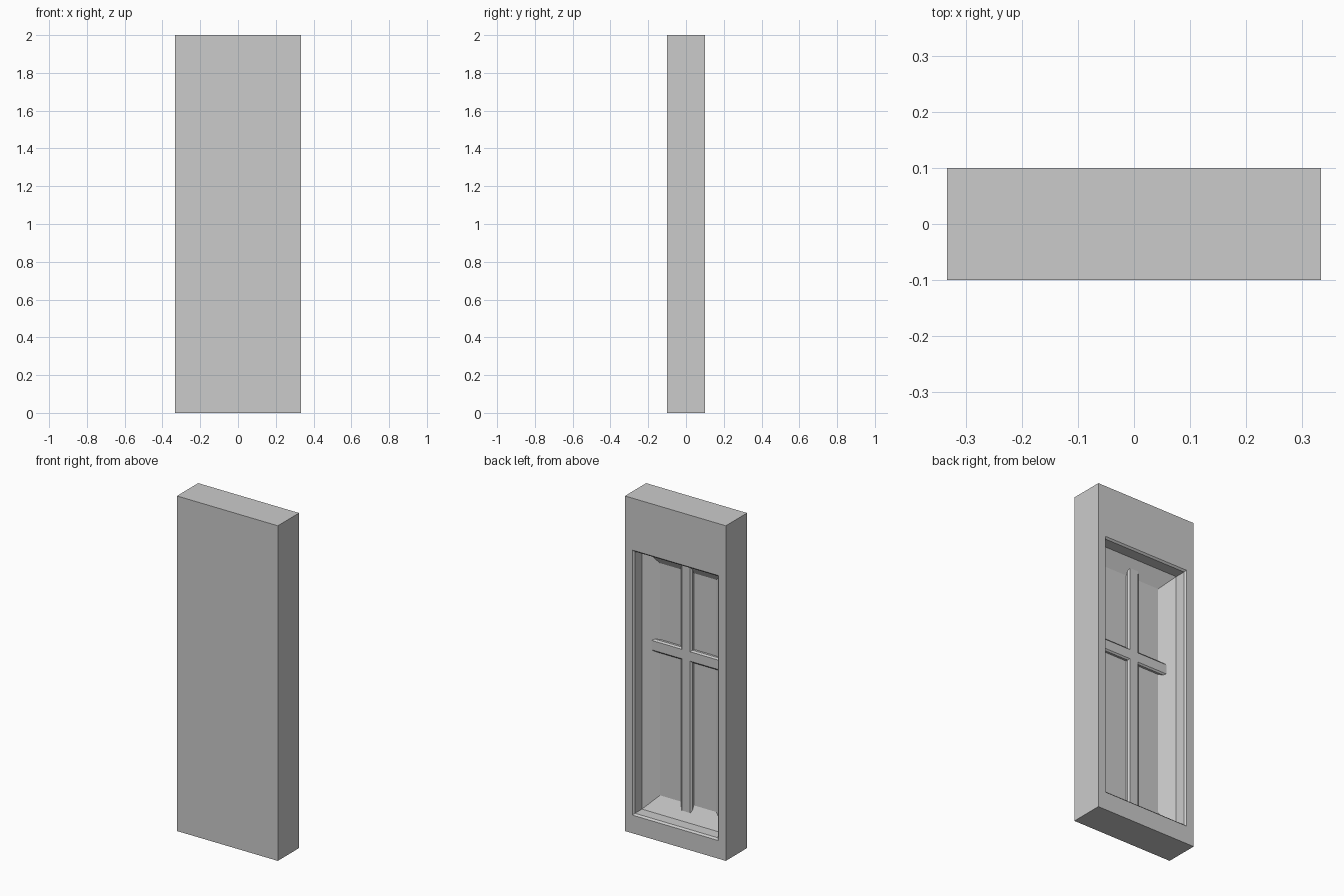
import bpy
import bmesh

if "Cube" in bpy.data.objects:
    bpy.data.objects.remove(bpy.data.objects["Cube"])

W, D, H = 0.333, 0.1, 2.0           # half width, half depth, height
OX, OZ0, OZ1 = 0.284, 0.108, 1.69   # window opening on the back face


def make_object(name, bm):
    bmesh.ops.recalc_face_normals(bm, faces=bm.faces)
    mesh = bpy.data.meshes.new(name)
    bm.to_mesh(mesh)
    bm.free()
    obj = bpy.data.objects.new(name, mesh)
    bpy.context.collection.objects.link(obj)
    return obj


def loft(name, rings):
    """Join closed rings of points and cap both ends."""
    bm = bmesh.new()
    loops = [[bm.verts.new(p) for p in ring] for ring in rings]
    for a, b in zip(loops, loops[1:]):
        n = len(a)
        for i in range(n):
            bm.faces.new((a[i], a[(i + 1) % n], b[(i + 1) % n], b[i]))
    bm.faces.new(loops[0])
    bm.faces.new(loops[-1])
    return make_object(name, bm)


def rect(x, z0, z1, y):
    return [(-x, y, z0), (x, y, z0), (x, y, z1), (-x, y, z1)]


# Wall panel with stepped, splayed recess: (inset, depth) from the back face
recess = [(0, 0), (0.01, 0.01), (0.01, 0.075), (0.098, 0.121)]
rings = [rect(W, 0, H, -D), rect(W, 0, H, D)]
rings += [rect(OX - i, OZ0 + i, OZ1 - i, D - d) for i, d in recess]
loft("window_panel", rings)

# Glazing bars: chamfered section (across, y), ends buried in the splay
section = [(-0.037, -0.03), (-0.037, -0.008), (-0.028, 0.0),
           (0.028, 0.0), (0.037, -0.008), (0.037, -0.03)]
END, BAR_Z = 0.045, 1.10
loft("vertical_bar", [[(a, y, z) for a, y in section]
                      for z in (OZ0 + END, OZ1 - END)])
loft("horizontal_bar", [[(x, y, BAR_Z + a) for a, y in section]
                        for x in (-OX + END, OX - END)])
